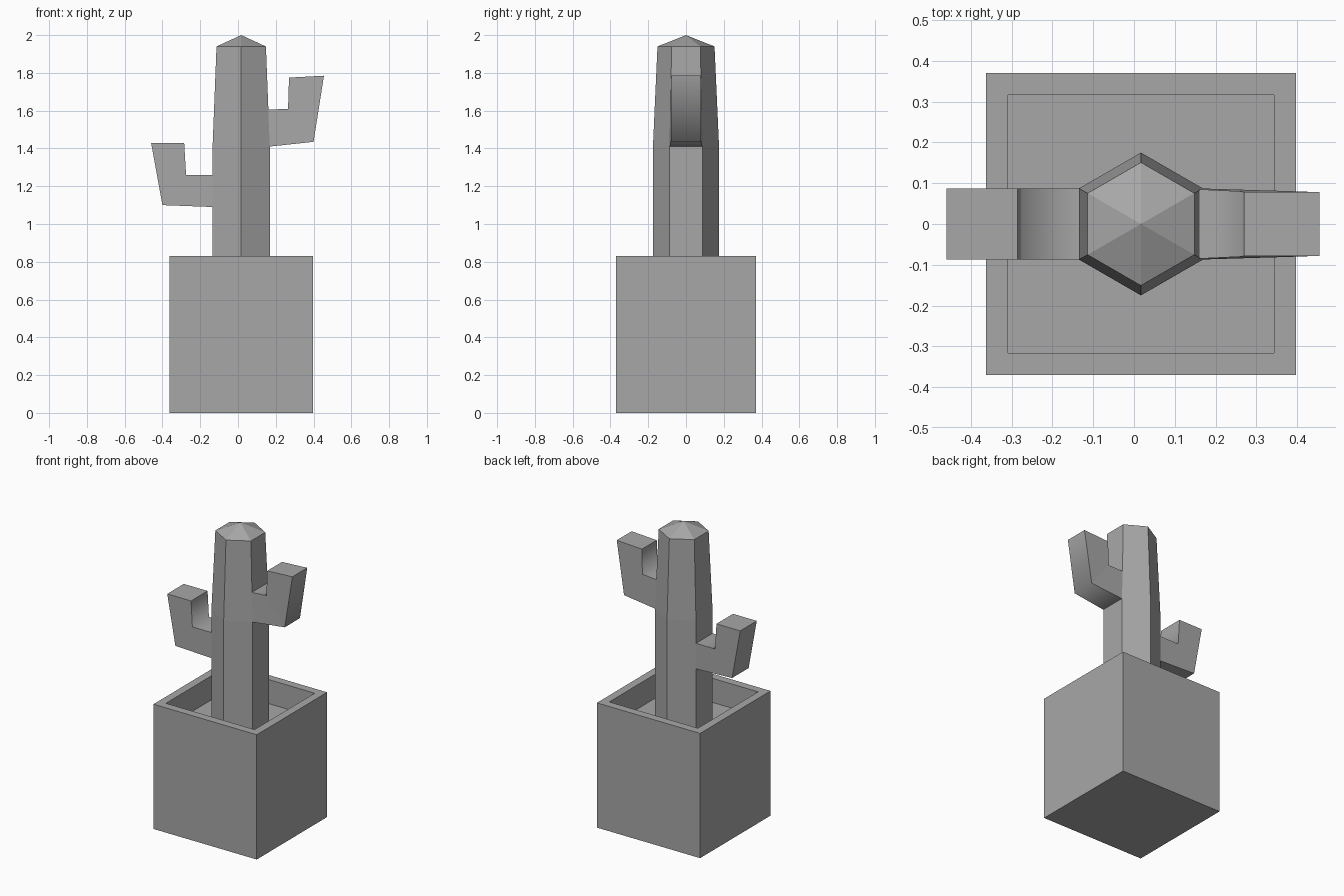
import bpy, bmesh, math
from mathutils import Vector

cube = bpy.data.objects.get("Cube")
if cube:
    bpy.data.objects.remove(cube, do_unlink=True)

CENTRE_X = 0.017

grey = bpy.data.materials.new("plain grey")
grey.use_nodes = True
grey.diffuse_color = (0.39, 0.39, 0.39, 1)
grey.node_tree.nodes["Principled BSDF"].inputs["Base Color"].default_value = grey.diffuse_color


def finish(bm, name):
    bmesh.ops.recalc_face_normals(bm, faces=bm.faces)
    mesh = bpy.data.meshes.new(name)
    bm.to_mesh(mesh)
    bm.free()
    mesh.materials.append(grey)
    obj = bpy.data.objects.new(name, mesh)
    bpy.context.collection.objects.link(obj)
    return obj


def make_pot():
    # Box with its top inset and pushed down to form the soil recess
    bm = bmesh.new()
    bmesh.ops.create_cube(bm, size=1)
    for v in bm.verts:
        v.co = Vector((CENTRE_X + v.co.x * 0.76, v.co.y * 0.74, (v.co.z + 0.5) * 0.83))
    top = max(bm.faces, key=lambda f: f.calc_center_median().z)
    bmesh.ops.inset_region(bm, faces=[top], thickness=0.076)
    floor = bmesh.ops.extrude_discrete_faces(bm, faces=[top])["faces"][0]
    bmesh.ops.translate(bm, verts=floor.verts, vec=(0, 0, -0.16))
    finish(bm, "pot")


def make_trunk():
    # Hexagonal column that tapers upwards and ends in a shallow point
    bm = bmesh.new()
    rings = []
    for z, radius in ((0.67, 0.175), (1.41, 0.175), (1.94, 0.151)):
        angles = [math.radians(30 + 60 * i) for i in range(6)]
        rings.append([bm.verts.new((CENTRE_X + radius * math.cos(a),
                                    radius * math.sin(a), z)) for a in angles])
    tip = bm.verts.new((CENTRE_X, 0, 2))
    bm.faces.new(rings[0])
    for i in range(6):
        j = (i + 1) % 6
        for low, high in zip(rings, rings[1:]):
            bm.faces.new((low[i], low[j], high[j], high[i]))
        bm.faces.new((rings[-1][i], rings[-1][j], tip))
    finish(bm, "trunk")


def make_arm(name, outline, soft_corners):
    # Outline (x, z, half width): root low, elbow, tip outer, tip inner, crook, root high
    bm = bmesh.new()
    front, back = [[bm.verts.new((x, side * w, z)) for x, z, w in outline]
                   for side in (-1, 1)]
    for side in (front, back):
        bm.faces.new([side[i] for i in (0, 1, 4, 5)])
        bm.faces.new([side[i] for i in (1, 2, 3, 4)])
    for i in range(5):
        bm.faces.new((front[i], front[i + 1], back[i + 1], back[i]))
    # Only the chosen bends are shaded softly
    for f in bm.faces:
        f.smooth = True
    for e in bm.edges:
        e.smooth = False
    for i in soft_corners:
        bm.edges.get((front[i], back[i])).smooth = True
    finish(bm, name)


make_pot()
make_trunk()
make_arm("right_arm", [(-0.134, 1.09, 0.087), (-0.40, 1.10, 0.087), (-0.46, 1.43, 0.087),
                       (-0.285, 1.43, 0.087), (-0.275, 1.26, 0.087), (-0.134, 1.26, 0.087)], [4])
make_arm("left_arm", [(0.168, 1.41, 0.087), (0.40, 1.435, 0.08), (0.455, 1.785, 0.078),
                      (0.27, 1.775, 0.078), (0.265, 1.61, 0.08), (0.16, 1.605, 0.085)], [1, 4])
